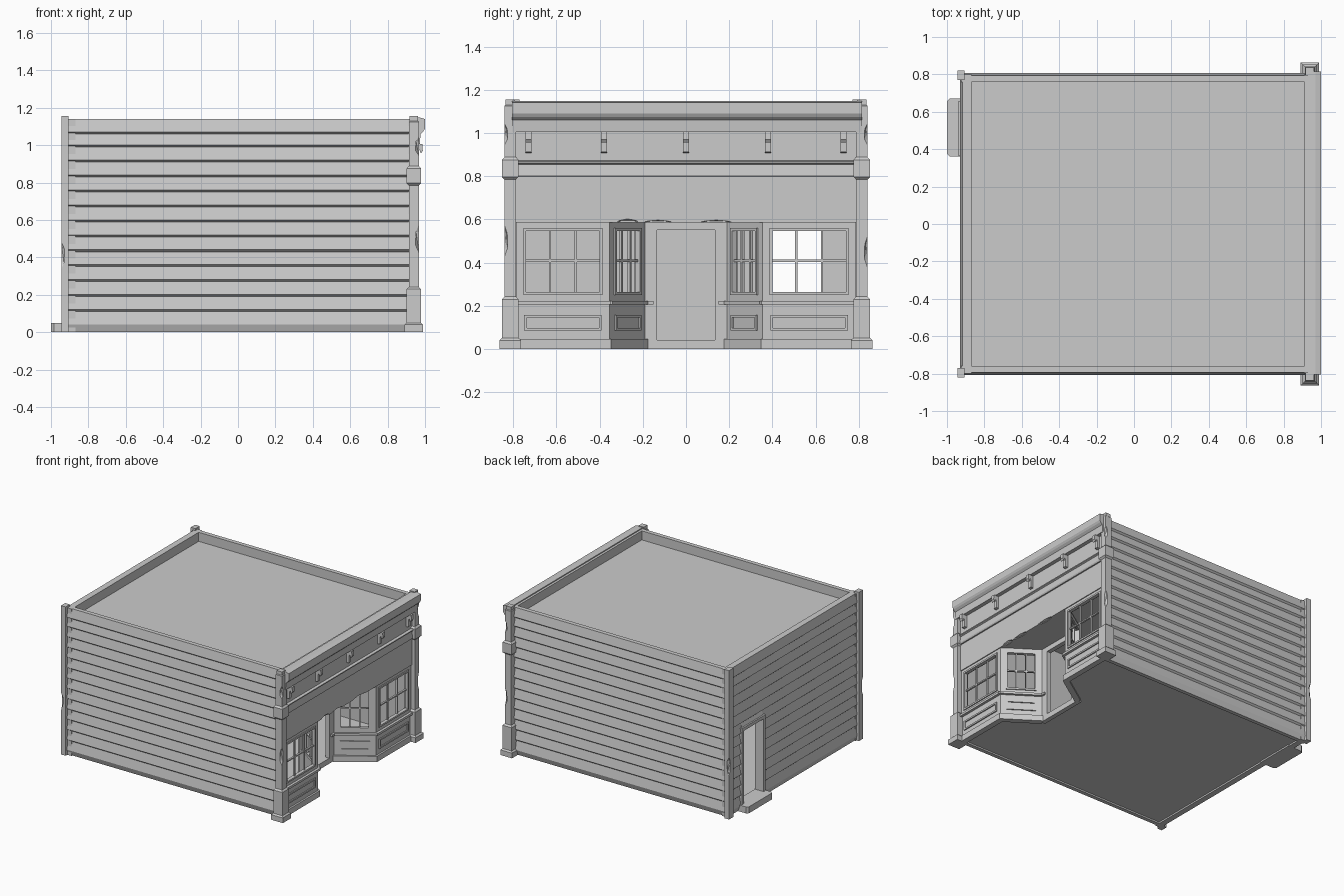
import bpy, bmesh, math
from mathutils import Vector, Matrix

if "Cube" in bpy.data.objects:
    bpy.data.objects.remove(bpy.data.objects["Cube"])


def finish(name, bm):
    bmesh.ops.recalc_face_normals(bm, faces=bm.faces[:])
    me = bpy.data.meshes.new(name)
    bm.to_mesh(me)
    bm.free()
    ob = bpy.data.objects.new(name, me)
    bpy.context.collection.objects.link(ob)
    return ob


def add_loft(bm, rings):
    vs = [[bm.verts.new(p) for p in r] for r in rings]
    n = len(vs[0])
    for a, b in zip(vs, vs[1:]):
        for i in range(n):
            bm.faces.new((a[i], a[(i + 1) % n], b[(i + 1) % n], b[i]))
    bm.faces.new(vs[0])
    bm.faces.new(vs[-1])


def add_prism(bm, pts, axis, a, b):
    place = {'x': lambda p, t: (t, p[0], p[1]),
             'y': lambda p, t: (p[0], t, p[1]),
             'z': lambda p, t: (p[0], p[1], t)}[axis]
    add_loft(bm, [[place(p, t) for p in pts] for t in (a, b)])


def prism(name, pts, axis, a, b):
    bm = bmesh.new()
    add_prism(bm, pts, axis, a, b)
    return finish(name, bm)


def rect(a0, a1, b0, b1):
    return [(a0, b0), (a1, b0), (a1, b1), (a0, b1)]


def chip(ob, spots):
    """Knock faceted chips out of a part: (location, size) pairs."""
    bm = bmesh.new()
    for loc, size in spots:
        bmesh.ops.create_icosphere(bm, subdivisions=1, radius=1,
                                   matrix=Matrix.Translation(loc) @ Matrix.Diagonal((*size, 1)))
    cutter = finish("chip_cutter", bm)
    mod = ob.modifiers.new("chips", 'BOOLEAN')
    mod.operation, mod.object, mod.solver = 'DIFFERENCE', cutter, 'EXACT'
    bpy.context.view_layer.objects.active = ob
    bpy.ops.object.modifier_apply(modifier=mod.name)
    bpy.data.objects.remove(cutter)


# Lapped board siding
SEAMS = [0.03] + [0.11 + 0.08 * k for k in range(12)] + [1.06]


def siding(face, inner, sign, z0=0.0):
    pts = [(sign * inner, z0), (sign * face, z0)]
    for a, b in zip(SEAMS, SEAMS[1:] + [1.14]):
        if b > z0 + 0.02:
            lo = max(a, z0)
            pts += [(sign * (face + 0.016), lo + 0.011), (sign * (face + 0.003), b)]
    return pts + [(sign * inner, 1.14)]


for s, side in ((-1, "left"), (1, "right")):
    prism("siding_wall_" + side, siding(0.79, 0.76, s), 'x', -0.925, 0.92)

bm = bmesh.new()
for y0, y1, z0 in ((-0.8, 0.38, 0), (0.64, 0.8, 0), (0.38, 0.64, 0.62)):
    add_prism(bm, siding(0.915, 0.87, -1, z0), 'y', y0, y1)
finish("siding_wall_back", bm)

# Back doorway frame and step
bm = bmesh.new()
for y0, y1, z0, z1 in ((0.365, 0.39, 0.04, 0.64), (0.63, 0.655, 0.04, 0.64), (0.39, 0.63, 0.615, 0.64)):
    add_prism(bm, rect(y0, y1, z0, z1), 'x', -0.94, -0.865)
finish("back_door_frame", bm)
prism("back_step", [(-0.865, 0.36), (-0.865, 0.67), (-0.985, 0.67), (-1, 0.655),
                    (-1, 0.375), (-0.985, 0.36)], 'z', 0, 0.05)

# Floor with recessed entrance, roof, soffit
prism("floor", [(-0.9, -0.78), (0.92, -0.78), (0.92, -0.355), (0.68, -0.19), (0.68, 0.19),
                (0.92, 0.355), (0.92, 0.78), (-0.9, 0.78)], 'z', 0.012, 0.04)
prism("roof", rect(-0.9, 0.93, -0.78, 0.78), 'z', 1.05, 1.07)
prism("entrance_soffit", [(0.93, -0.38), (0.93, 0.38), (0.66, 0.2), (0.66, -0.2)], 'z', 0.588, 0.61)

# Front sign board, band and cornice
board = prism("sign_board", rect(0.912, 0.942, 0.585, 1.14), 'y', -0.8, 0.8)
chip(board, [((0.945, y, 0.585), (0.025, w, h)) for y, w, h in
             ((-0.27, 0.06, 0.018), (-0.13, 0.08, 0.012), (0.14, 0.09, 0.012))])
prism("front_band", [(0.93, 0.795), (0.952, 0.795), (0.957, 0.805), (0.95, 0.855), (0.962, 0.86),
                     (0.962, 0.868), (0.93, 0.875)], 'y', -0.78, 0.78)
prism("cornice", [(0.93, 1.005), (0.972, 1.005), (0.976, 1.06), (0.992, 1.075), (1.0, 1.09),
                  (1.0, 1.14), (0.97, 1.148), (0.93, 1.148)], 'y', -0.805, 0.815)

# Curved brackets under the cornice
outer = [(0.95 + 0.036 * math.cos(t), 0.96 + 0.045 * math.sin(t))
         for t in [math.radians(a) for a in (90, 60, 30, 0, -30)]]
bm = bmesh.new()
for y in (-0.73, -0.38, 0, 0.38, 0.73):
    add_prism(bm, [(0.94, 1.006), (0.986, 1.006), (0.988, 0.97), (0.978, 0.955), (0.97, 0.975),
                   (0.962, 0.965), (0.962, 0.912), (0.94, 0.908)], 'y', y - 0.014, y + 0.014)
finish("cornice_brackets", bm)

# Front corner pilasters: square section lofted through (z, half width)
PILASTER = [(0, .05), (.04, .05), (.05, .039), (.23, .039), (.242, .027), (.785, .027),
            (.797, .039), (.875, .039), (.888, .027), (1.125, .027), (1.13, .022), (1.155, .022)]
for s, side in ((-1, "left"), (1, "right")):
    bm = bmesh.new()
    add_loft(bm, [[(0.94 + h * i, s * 0.814 + h * j, z) for i, j in ((-1, -1), (1, -1), (1, 1), (-1, 1))]
                  for z, h in PILASTER])
    ob = finish("front_pilaster_" + side, bm)
    chip(ob, [((0.968, s * 0.843, z), (0.022, 0.02, h)) for z, h in
              ((0.995, 0.055), (0.5 if s < 0 else 0.45, 0.08))])
    # Plain back corner posts
    ob = prism("back_post_" + side, rect(-0.945, -0.905, s * 0.77, s * 0.822), 'z', 0, 1.155)
    chip(ob, [((-0.948, s * 0.825, 0.41), (0.024, 0.022, 0.085))])


# Shop window bays, built along a plan line from p0 to p1
def bay(name, p0, p1, side, margin):
    p0, p1 = Vector(p0), Vector(p1)
    d = (p1 - p0).normalized()
    n = Vector((d.y, -d.x))
    L = (p1 - p0).length
    bm = bmesh.new()

    def box(u0, u1, z0, z1, n0, n1):
        plan = [p0 + d * u + n * v for u, v in rect(u0, u1, n0, n1)]
        add_prism(bm, [(p.x, side * p.y) for p in plan], 'z', z0, z1)

    def ring(u0, u1, z0, z1, wu, wz, n0, n1):
        box(u0, u0 + wu, z0, z1, n0, n1)
        box(u1 - wu, u1, z0, z1, n0, n1)
        box(u0 + wu, u1 - wu, z0, z0 + wz, n0, n1)
        box(u0 + wu, u1 - wu, z1 - wz, z1, n0, n1)

    box(0, L, 0, 0.22, -0.03, 0)                      # stall riser
    box(-0.005, L + 0.005, 0, 0.045, 0, 0.014)        # skirting
    box(-0.005, L + 0.005, 0.205, 0.222, 0, 0.02)     # sill
    m = margin
    ring(m, L - m, 0.085, 0.158, 0.012, 0.012, 0, 0.009)   # raised panel
    ring(0, L, 0.22, 0.59, m, 0.035, -0.03, 0)        # window surround
    ring(m - 0.004, L - m + 0.004, 0.25, 0.56, 0.013, 0.013, -0.02, 0.008)
    for k in (1, 2):                                  # glazing bars
        u = m + (L - 2 * m) * k / 3
        box(u - 0.005, u + 0.005, 0.255, 0.555, -0.018, -0.004)
    box(m, L - m, 0.403, 0.413, -0.018, -0.004)
    finish(name, bm)


for s, side in ((-1, "left"), (1, "right")):
    bay("front_window_" + side, (0.935, 0.355), (0.935, 0.785), s, 0.036)
    bay("angled_window_" + side, (0.69, 0.19), (0.935, 0.355), s, 0.042)

# Recessed entrance frame: jambs, header, sill ends, threshold
bm = bmesh.new()
for s in (-1, 1):
    add_prism(bm, rect(s * 0.135, s * 0.2, 0, 0.59), 'x', 0.655, 0.69)
    add_prism(bm, rect(s * 0.15, s * 0.19, 0.205, 0.222), 'x', 0.69, 0.705)
add_prism(bm, rect(-0.135, 0.135, 0.55, 0.59), 'x', 0.655, 0.69)
add_prism(bm, rect(-0.135, 0.135, 0, 0.042), 'x', 0.655, 0.69)
finish("entrance_frame", bm)
